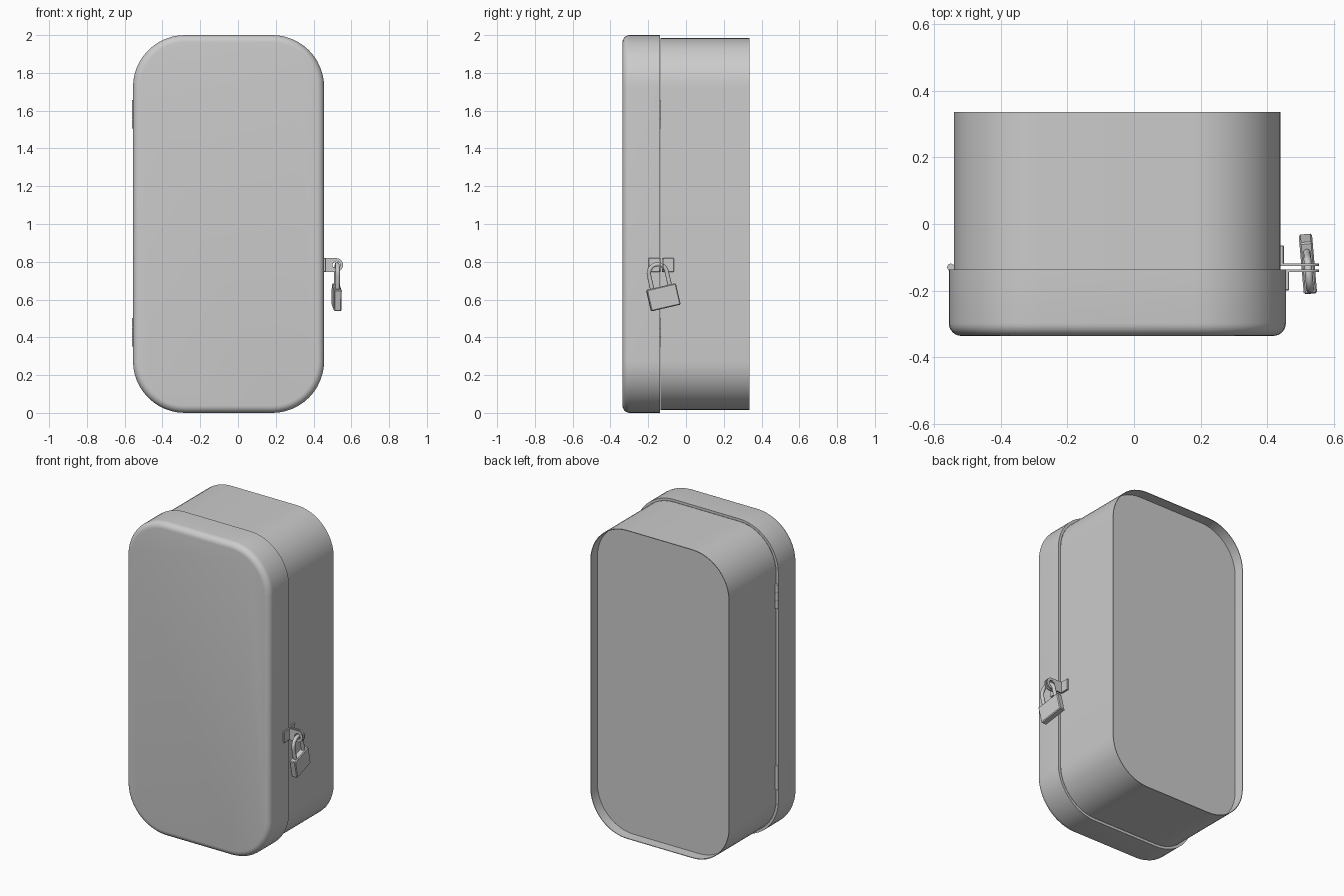
import bpy, bmesh, math
from mathutils import Vector

if "Cube" in bpy.data.objects:
    bpy.data.objects.remove(bpy.data.objects["Cube"])

CX, CZ = -0.05, 1.0           # centre of the rounded box outline
HW, HH, R = 0.506, 1.0, 0.275  # half width, half height, corner radius


def finish(name, bm, smooth=True):
    bmesh.ops.recalc_face_normals(bm, faces=bm.faces)
    me = bpy.data.meshes.new(name)
    bm.to_mesh(me)
    bm.free()
    ob = bpy.data.objects.new(name, me)
    bpy.context.collection.objects.link(ob)
    bpy.ops.object.select_all(action='DESELECT')
    bpy.context.view_layer.objects.active = ob
    ob.select_set(True)
    if smooth:
        bpy.ops.object.shade_smooth_by_angle(angle=math.radians(35))
    return ob


def rounded_ring(bm, inset, y, seg=12):
    r = R - inset
    ring = []
    for q, (sx, sz) in enumerate([(1, 1), (-1, 1), (-1, -1), (1, -1)]):
        for i in range(seg + 1):
            a = math.pi / 2 * (q + i / seg)
            ring.append(bm.verts.new((CX + sx * (HW - R) + r * math.cos(a), y,
                                      CZ + sz * (HH - R) + r * math.sin(a))))
    return ring


def loft(name, profile):
    """Sweep (inset, y) steps around the rounded outline and cap both ends."""
    bm = bmesh.new()
    rings = [rounded_ring(bm, *p) for p in profile]
    n = len(rings[0])
    for a, b in zip(rings, rings[1:]):
        for i in range(n):
            bm.faces.new((a[i], a[(i + 1) % n], b[(i + 1) % n], b[i]))
    bm.faces.new(rings[0])
    bm.faces.new(rings[-1])
    return finish(name, bm)


def box(name, lo, hi, bevel=0.0):
    bm = bmesh.new()
    bmesh.ops.create_cube(bm, size=1)
    lo, hi = Vector(lo), Vector(hi)
    bmesh.ops.scale(bm, vec=hi - lo, verts=bm.verts)
    bmesh.ops.translate(bm, vec=(lo + hi) / 2, verts=bm.verts)
    if bevel:
        bmesh.ops.bevel(bm, geom=bm.edges[:], offset=bevel, segments=1, affect='EDGES')
    return finish(name, bm, False)


# Case: thin-walled tub with a back panel set in from the rear rim
loft("case", [(0.021, 0.262), (0.021, -0.136), (0.016, -0.136),
              (0.016, 0.336), (0.020, 0.336), (0.020, 0.27)])

# Door: shallow lid with a rounded front edge
B = 0.038
edge = [(B * (1 - math.cos(t)), -0.336 + B * (1 - math.sin(t)))
        for t in [math.pi / 2 * i / 6 for i in range(7)]]
loft("door", [(0.04, -0.33), (0.016, -0.30), (0.016, -0.137), (0, -0.137)] + edge)

# Hinges: three knuckles each
for h, z0 in enumerate((0.35, 1.505)):
    for k in range(3):
        bm = bmesh.new()
        bmesh.ops.create_cone(bm, cap_ends=True, segments=16, radius1=0.011,
                              radius2=0.011, depth=0.049)
        bmesh.ops.translate(bm, vec=(-0.55, -0.13, z0 + 0.025 + 0.051 * k), verts=bm.verts)
        finish(f"hinge_{h + 1}_knuckle_{k + 1}", bm)


def hasp_arm(name, x0, y0, y1):
    """Flat tab with a round end and a hole."""
    cx, cz, r, hole = 0.52, 0.783, 0.036, 0.02
    left = cx - x0
    c = math.atan2(r, -left)
    angles = [-math.pi / 2 + math.pi * i / 16 for i in range(17)]
    angles += [c, math.pi, 2 * math.pi - c]
    loops = []
    bm = bmesh.new()
    for y in (y0, y1):
        outer, inner = [], []
        for a in angles:
            ca, sa = math.cos(a), math.sin(a)
            d = r
            if ca < -1e-4:
                d = min(left / -ca, r / max(abs(sa), 1e-6))
            outer.append(bm.verts.new((cx + d * ca, y, cz + d * sa)))
            inner.append(bm.verts.new((cx + hole * ca, y, cz + hole * sa)))
        loops.append((outer, inner))
    (o0, i0), (o1, i1) = loops
    n = len(angles)
    for a, b in ((o0, i0), (i0, i1), (i1, o1), (o1, o0)):
        for i in range(n):
            j = (i + 1) % n
            bm.faces.new((a[i], a[j], b[j], b[i]))
    return finish(name, bm)


# Hasp: an L bracket on the case and another on the door
hasp_arm("case_hasp_arm", 0.44, -0.126, -0.118)
box("case_hasp_plate", (0.438, -0.126, 0.747), (0.45, -0.064, 0.819), 0.002)
hasp_arm("door_hasp_arm", 0.456, -0.144, -0.136)
box("door_hasp_plate", (0.454, -0.199, 0.747), (0.466, -0.136, 0.819), 0.002)

# Padlock: tilted body and wire shackle through the hasp holes
LOC, ROT = (0.522, -0.12, 0.612), (math.radians(13), 0, math.radians(5))
body = box("padlock_body", (-0.02, -0.08, -0.058), (0.02, 0.08, 0.058), 0.005)
body.location, body.rotation_euler = LOC, ROT

path = [(0, 0.048, 0.04)]
path += [(0, 0.048 * math.cos(math.pi * i / 16), 0.13 + 0.048 * math.sin(math.pi * i / 16))
         for i in range(17)]
path += [(0, -0.048, 0.04)]
cu = bpy.data.curves.new("padlock_shackle", 'CURVE')
cu.dimensions = '3D'
cu.bevel_depth = 0.0115
cu.bevel_resolution = 3
sp = cu.splines.new('POLY')
sp.points.add(len(path) - 1)
for p, co in zip(sp.points, path):
    p.co = (*co, 1)
shackle = bpy.data.objects.new("padlock_shackle", cu)
bpy.context.collection.objects.link(shackle)
shackle.location, shackle.rotation_euler = LOC, ROT
bpy.ops.object.select_all(action='DESELECT')
bpy.context.view_layer.objects.active = shackle
shackle.select_set(True)
bpy.ops.object.convert(target='MESH')
bpy.ops.object.shade_smooth_by_angle(angle=math.radians(40))
